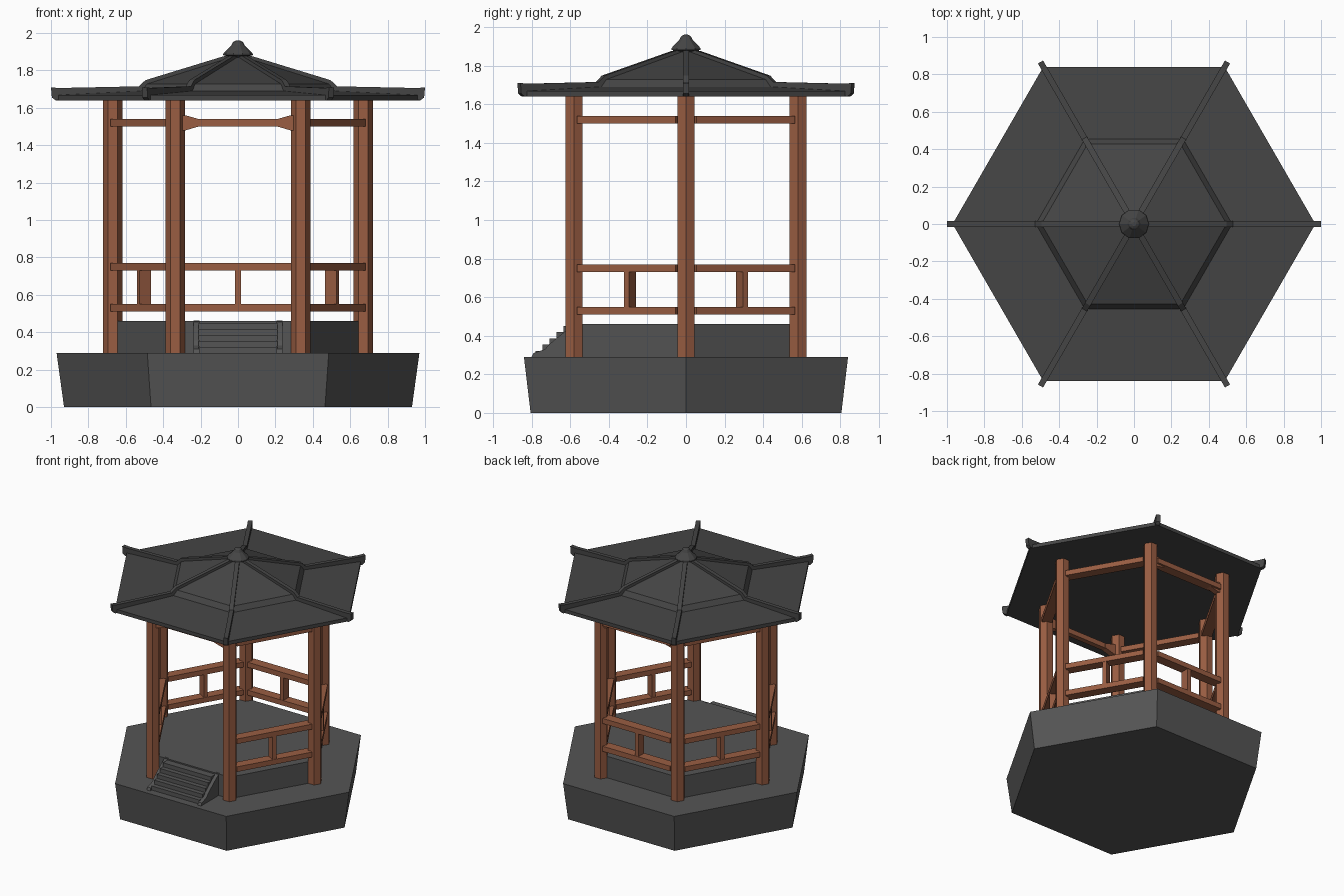
import bpy, bmesh, math
from mathutils import Matrix, Vector

if "Cube" in bpy.data.objects:
    bpy.data.objects.remove(bpy.data.objects["Cube"])


def material(name, col):
    m = bpy.data.materials.new(name)
    m.diffuse_color = (*col, 1)
    m.use_nodes = True
    m.node_tree.nodes["Principled BSDF"].inputs["Base Color"].default_value = m.diffuse_color
    return m


WOOD = material("red_wood", (0.32, 0.11, 0.055))
STONE = material("dark_stone", (0.09, 0.09, 0.09))
TILE = material("roof_tile", (0.06, 0.06, 0.06))


def finish(name, bm, mat):
    bmesh.ops.recalc_face_normals(bm, faces=bm.faces)
    me = bpy.data.meshes.new(name)
    bm.to_mesh(me)
    bm.free()
    me.materials.append(mat)
    ob = bpy.data.objects.new(name, me)
    bpy.context.collection.objects.link(ob)
    return ob


def loft(name, rings, mat, n=6, centre=(0, 0)):
    """Stack of regular polygons given as (radius, z)."""
    bm = bmesh.new()
    loops = []
    for r, z in rings:
        loops.append([bm.verts.new((centre[0] + r * math.cos(2 * math.pi * i / n),
                                    centre[1] + r * math.sin(2 * math.pi * i / n), z))
                      for i in range(n)])
    for a, b in zip(loops, loops[1:]):
        for i in range(n):
            j = (i + 1) % n
            bm.faces.new((a[i], a[j], b[j], b[i]))
    bm.faces.new(loops[0])
    bm.faces.new(loops[-1])
    return finish(name, bm, mat)


def slab(name, profile, angle, lo, hi, mat):
    """Radial (r, z) profile extruded sideways from lo to hi, turned about z."""
    bm = bmesh.new()
    f = bm.faces.new([bm.verts.new((r, lo, z)) for r, z in profile])
    ext = bmesh.ops.extrude_face_region(bm, geom=[f])
    bmesh.ops.translate(bm, vec=(0, hi - lo, 0),
                        verts=[v for v in ext["geom"] if isinstance(v, bmesh.types.BMVert)])
    bm.transform(Matrix.Rotation(math.radians(angle), 4, 'Z'))
    return finish(name, bm, mat)


def box(r0, r1, z0, z1):
    return [(r0, z0), (r1, z0), (r1, z1), (r0, z1)]


# Stone base and raised floor
loft("base", [(0.93, 0), (0.97, 0.29)], STONE)
loft("floor", [(0.67, 0.28), (0.67, 0.46)], STONE)

# Columns at the six corners
R = 0.67
for i in range(6):
    a = math.radians(60 * i)
    loft(f"column_{i}", [(0.052, 0.29), (0.052, 1.645)], WOOD,
         centre=(R * math.cos(a), R * math.sin(a)))

# Beams and railings per side; the front stays open for the stairs
AP = R * math.cos(math.pi / 6)
L = R / 2 - 0.04
for i in range(6):
    ang = 30 + 60 * i
    front, back = ang == 270, ang == 90
    h = 0.02 if front else 0.038
    slab(f"top_beam_{i}", box(AP - h, AP + h, 1.50, 1.54), ang, -L, L, WOOD)
    if not front:
        slab(f"lower_rail_{i}", box(AP - h, AP + h, 0.51, 0.55), ang, -L, L, WOOD)
        slab(f"upper_rail_{i}", box(AP - h, AP + h, 0.73, 0.77), ang, -L, L, WOOD)
        slab(f"rail_post_{i}", box(AP - 0.035, AP + 0.035, 0.54, 0.74), ang, -0.015, 0.015, WOOD)
    # Tapered brackets beside the columns
    if front or back:
        for s in (-1, 1):
            prof = [(s * 0.31, 1.48), (s * 0.28, 1.48), (s * 0.2, 1.503),
                    (s * 0.2, 1.537), (s * 0.28, 1.56), (s * 0.31, 1.56)]
            y = -AP if front else AP
            slab(f"bracket_{i}_{s}", prof, 0, y - 0.022, y + 0.022, WOOD)

# Front stairs
N = 5
steps = [(0.57, 0.29)]
for k in range(N):
    r = 0.78 - 0.036 * k
    z = 0.29 + 0.032 * k
    steps += [(r, z), (r, z + 0.032)]
steps.append((0.57, 0.45))
slab("stairs", steps, -90, -0.21, 0.21, STONE)
side = [(0.57, 0.29), (0.80, 0.29), (0.79, 0.31), (0.73, 0.33), (0.71, 0.355),
        (0.63, 0.42), (0.57, 0.462)]
for s in (-1, 1):
    slab(f"stair_side_{s}", side, -90, s * 0.222 - 0.015, s * 0.222 + 0.015, STONE)

# Two-tier hexagonal roof
loft("roof", [(0.97, 1.64), (0.97, 1.668), (0.525, 1.69), (0.495, 1.728), (0.03, 1.875)], TILE)

# Hip ridges: low run to the eave corner, then steep run to the peak
ridge = [(0.02, 1.85), (0.49, 1.70), (0.53, 1.67), (0.90, 1.65), (0.975, 1.64),
         (0.995, 1.655), (1.0, 1.71), (0.96, 1.706), (0.53, 1.715), (0.495, 1.748),
         (0.08, 1.875), (0.02, 1.885)]
for i in range(6):
    slab(f"hip_ridge_{i}", ridge, 60 * i, -0.016, 0.016, TILE)

# Finial
loft("finial", [(0.03, 1.86), (0.045, 1.872), (0.08, 1.882), (0.078, 1.892),
                (0.035, 1.935), (0.026, 1.952), (0.012, 1.96)], TILE, n=10)
